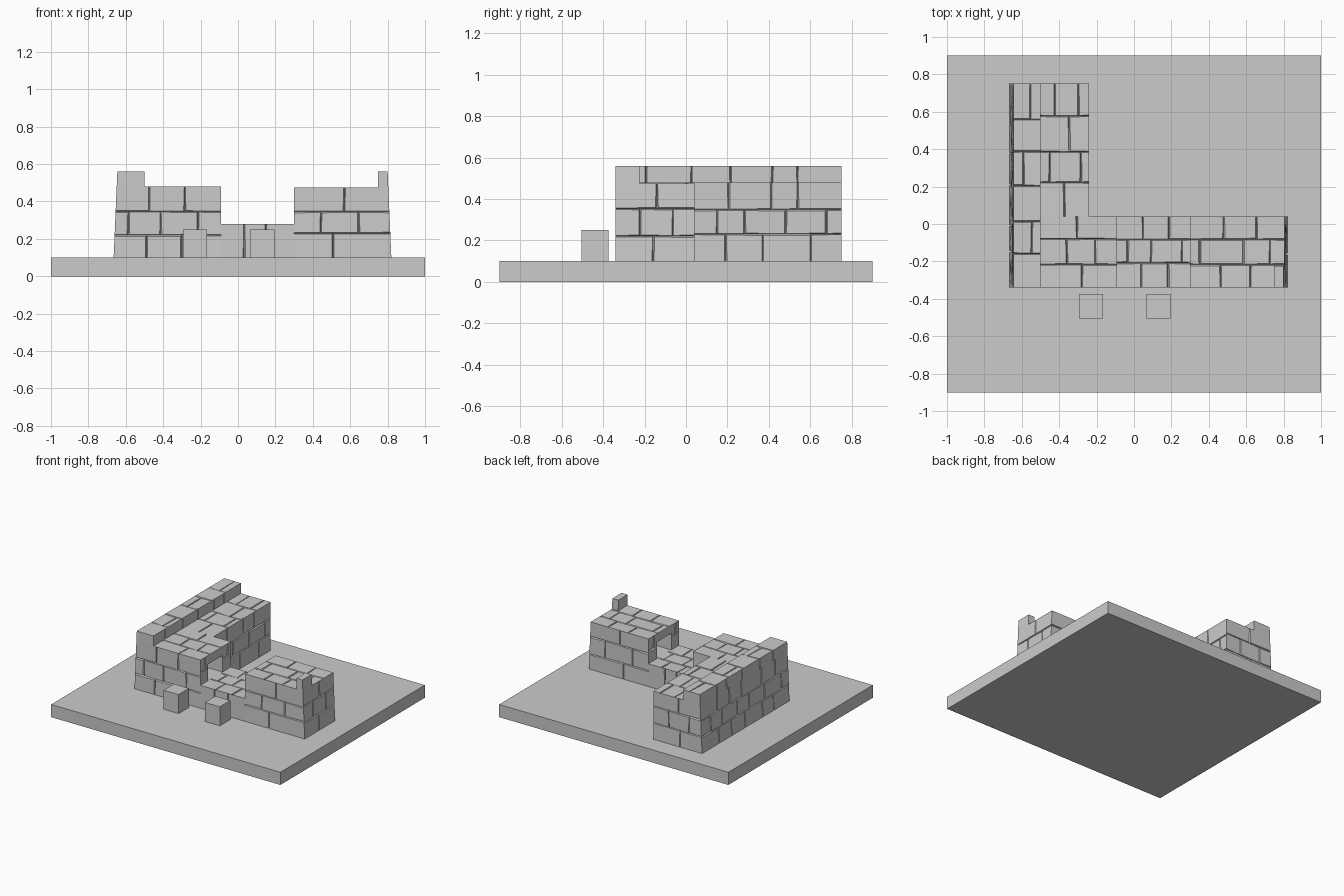
import bpy, bmesh, random

if "Cube" in bpy.data.objects:
    bpy.data.objects.remove(bpy.data.objects["Cube"])

random.seed(7)
Z0, ZGAP, ZT, ZTOP = 0.10, 0.28, 0.48, 0.56
XL, XR, YF, YB = -0.665, 0.82, -0.34, 0.04


def box(name, x0, x1, y0, y1, z0, z1):
    bpy.ops.mesh.primitive_cube_add(
        size=1, location=((x0 + x1) / 2, (y0 + y1) / 2, (z0 + z1) / 2))
    ob = bpy.context.object
    ob.name = name
    ob.scale = (x1 - x0, y1 - y0, z1 - z0)
    bpy.ops.object.transform_apply(location=False, rotation=False, scale=True)
    return ob


def cuts(a, b, size, offset=0.0, jitter=0.2):
    """Irregular joint positions from a to b; offset staggers the courses."""
    n = max(1, round((b - a) / size))
    step = (b - a) / n
    inner = [a + step * (i - offset + random.uniform(-jitter, jitter))
             for i in range(1, n + (1 if offset else 0))]
    return [a] + [t for t in inner if a + 0.03 < t < b - 0.03] + [b]


def panel(bm, axis, side, at, u0, u1, v0, v1, stone=0.19, course=0.125):
    """A face of staggered stones with recessed joints between them."""
    def put(u, v, depth):
        w = at - side * depth
        p = {'x': (w, u, v), 'y': (u, w, v), 'z': (u, v, w)}[axis]
        # the outer end walls lean inward as they rise
        x, y, z = p
        lean = 0.02 * max(0, z - Z0) / 0.46
        if x < -0.5:
            x += lean * (-0.5 - x) / 0.165
        if x > 0.7:
            x -= lean * (x - 0.7) / 0.12
        return bm.verts.new((x, y, z))

    flip = side != {'x': 1, 'y': -1, 'z': 1}[axis]

    def face(vs):
        bm.faces.new(vs[::-1] if flip else vs)

    rows = cuts(v0, v1, course, 0, 0.06)
    for r, (b, t) in enumerate(zip(rows, rows[1:])):
        cols = cuts(u0, u1, stone, 0.5 * (r % 2))
        for l, rt in zip(cols, cols[1:]):
            corners = [(l, b), (rt, b), (rt, t), (l, t)]
            ring, top = [], []
            for u, v in corners:
                gap = [random.uniform(0.002, 0.007) for _ in 'uv']
                ou, ov = u in (u0, u1), v in (v0, v1)
                iu = u if ou else u + (gap[0] if u == l else -gap[0])
                iv = v if ov else v + (gap[1] if v == b else -gap[1])
                top.append(put(iu, iv, 0 if ou or ov else random.uniform(0, 0.005)))
                ring.append(put(u, v, 0 if ou and ov else 0.012))
            face(top)
            outer = (b == v0, rt == u1, t == v1, l == u0)
            for i in range(4):
                if not outer[i]:
                    j = (i + 1) % 4
                    face([ring[i], ring[j], top[j], top[i]])


def stonework(name, faces):
    bm = bmesh.new()
    for f in faces:
        panel(bm, *f)
    bmesh.ops.remove_doubles(bm, verts=bm.verts, dist=0.0001)
    me = bpy.data.meshes.new(name)
    bm.to_mesh(me)
    bm.free()
    ob = bpy.data.objects.new(name, me)
    bpy.context.collection.objects.link(ob)
    return ob


def niche_wall(side, x, top):
    """End wall facing the gap, pierced by a small doorway recess."""
    a, b, h, back = -0.245, -0.065, 0.41, x - side * 0.14
    lo, hi = min(x, back), max(x, back)
    one = (1, 1)
    return [('x', side, x, YF, a, ZGAP, top), ('x', side, x, b, YB, ZGAP, top),
            ('x', side, x, a, b, h, top, *one),
            ('x', side, back, a, b, ZGAP, h, *one),
            ('y', 1, a, lo, hi, ZGAP, h, *one), ('y', -1, b, lo, hi, ZGAP, h, *one),
            ('z', 1, ZGAP, lo, hi, a, b, *one), ('z', -1, h, lo, hi, a, b, *one)]


# ground slab and the two loose blocks in front
box("base_slab", -1, 1, -0.9, 0.9, 0, Z0)
for i, x in enumerate((-0.295, 0.065)):
    box(f"loose_block_{i + 1}", x, x + 0.13, -0.505, -0.375, Z0 - 0.001, 0.25)

# long left wing
stonework("left_wing", [
    ('x', -1, XL, YF, 0.75, Z0, ZT),
    ('x', 1, -0.24, YB, 0.75, Z0, ZT),
    ('y', 1, 0.75, XL, -0.24, Z0, ZT),
    ('y', -1, YF, XL, -0.09, Z0, ZT),
    ('y', 1, YB, -0.24, -0.09, Z0, ZT),
    ('z', 1, ZT, -0.5, -0.24, YB, 0.75, 0.13, 0.17),
    ('z', 1, ZT, -0.5, -0.09, YF, YB, 0.17, 0.12),
] + niche_wall(1, -0.09, ZT))

# raised parapet along the outer edge of the left wing
stonework("parapet", [
    ('x', -1, XL, YF, 0.75, ZT, ZTOP),
    ('x', 1, -0.5, YF, 0.75, ZT, ZTOP),
    ('y', -1, YF, XL, -0.5, ZT, ZTOP),
    ('y', 1, 0.75, XL, -0.5, ZT, ZTOP),
    ('z', 1, ZTOP, XL, -0.5, YF, 0.75, 0.3, 0.18),
])

# low wall across the gap
stonework("low_wall", [
    ('y', -1, YF, -0.09, 0.30, Z0, ZGAP, 0.13, 0.14),
    ('y', 1, YB, -0.09, 0.30, Z0, ZGAP, 0.13, 0.14),
    ('z', 1, ZGAP, -0.09, 0.30, YF, YB, 0.14, 0.12),
])

# right tower
ZR = 0.475
stonework("right_tower", [
    ('y', -1, YF, 0.30, XR, Z0, ZR, 0.26, 0.125),
    ('y', 1, YB, 0.30, XR, Z0, ZR, 0.26, 0.14),
    ('x', 1, XR, YF, YB, Z0, ZR, 0.19, 0.125),
    ('z', 1, ZR, 0.30, XR, YF, YB, 0.18, 0.12),
] + niche_wall(-1, 0.30, ZR))

# single merlon on the tower's front corner
stonework("merlon", [
    ('x', 1, XR, YF, -0.225, ZR, ZTOP, 1, 1),
    ('x', -1, 0.757, YF, -0.225, ZR, ZTOP, 1, 1),
    ('y', -1, YF, 0.757, XR, ZR, ZTOP, 1, 1),
    ('y', 1, -0.225, 0.757, XR, ZR, ZTOP, 1, 1),
    ('z', 1, ZTOP, 0.757, XR, YF, -0.225, 1, 1),
])
